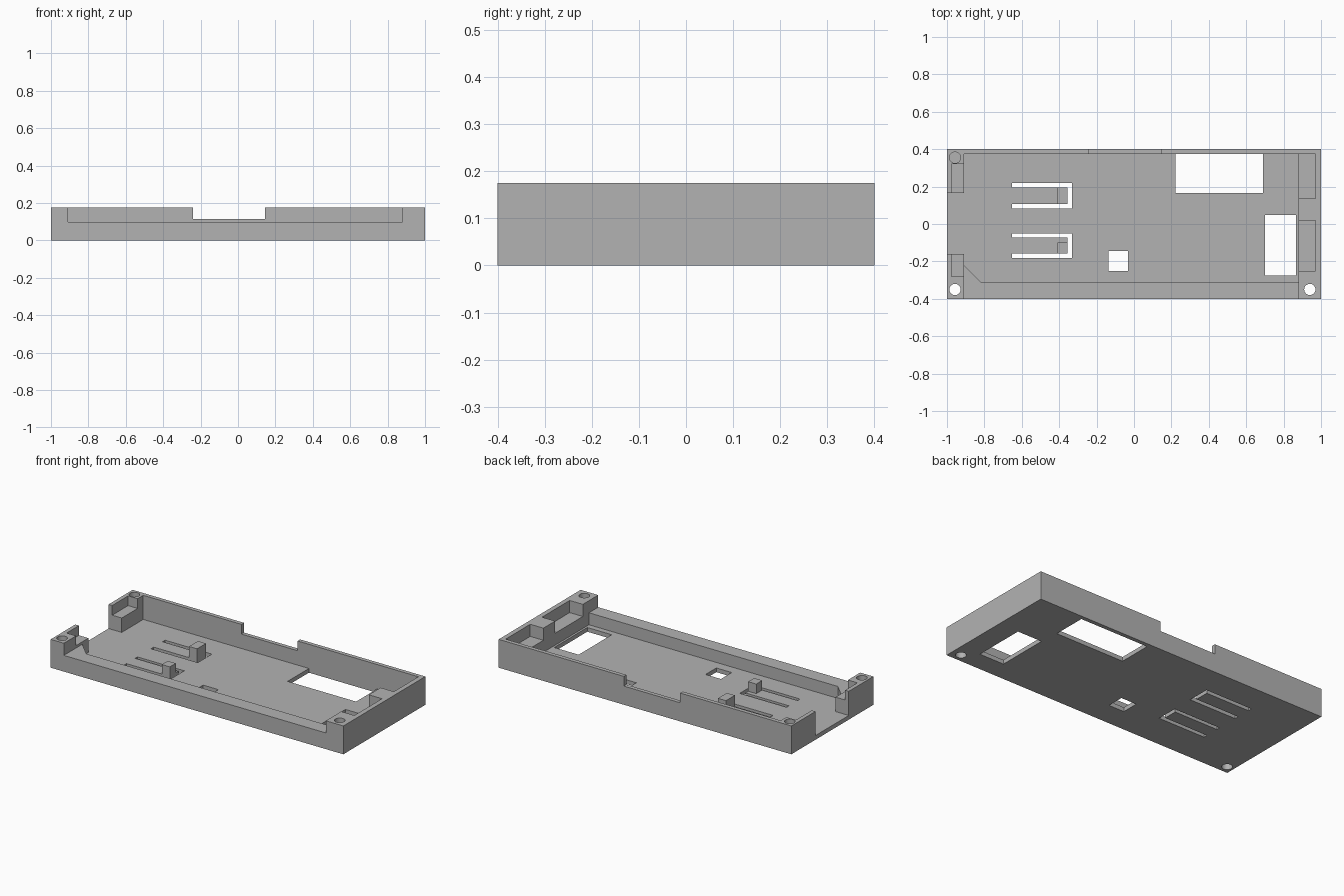
import bpy, bmesh, math

old = bpy.data.objects.get("Cube")
if old:
    bpy.data.objects.remove(old, do_unlink=True)

TOP, FLOOR, RIM, LEDGE = 0.175, 0.026, 0.1, 0.115
HIGH, LOW = TOP + 0.1, -0.1

grey = bpy.data.materials.new("grey plastic")
grey.use_nodes = True
colour = (0.45, 0.45, 0.45, 1)
grey.diffuse_color = colour
grey.node_tree.nodes["Principled BSDF"].inputs["Base Color"].default_value = colour


def prism(name, outline, z0, z1):
    """Extrude a flat outline from z0 up to z1."""
    bm = bmesh.new()
    face = bm.faces.new([bm.verts.new((x, y, z0)) for x, y in outline])
    new = bmesh.ops.extrude_face_region(bm, geom=[face])["geom"]
    bmesh.ops.translate(bm, vec=(0, 0, z1 - z0),
                        verts=[v for v in new if isinstance(v, bmesh.types.BMVert)])
    bmesh.ops.recalc_face_normals(bm, faces=bm.faces)
    mesh = bpy.data.meshes.new(name)
    bm.to_mesh(mesh)
    bm.free()
    mesh.materials.append(grey)
    obj = bpy.data.objects.new(name, mesh)
    bpy.context.collection.objects.link(obj)
    return obj


def rect(x0, x1, y0, y1):
    return [(x0, y0), (x1, y0), (x1, y1), (x0, y1)]


def circle(x, y, r=0.03, n=32):
    return [(x + r * math.cos(math.tau * i / n), y + r * math.sin(math.tau * i / n))
            for i in range(n)]


tray = prism("tray", rect(-1, 1, -0.4, 0.4), 0, TOP)


def cut(outline, z0, z1=HIGH):
    """Subtract a prism from the tray."""
    cutter = prism("cutter", outline, z0, z1)
    cutter.hide_render = True
    mod = tray.modifiers.new("cut", "BOOLEAN")
    mod.operation, mod.solver, mod.object = "DIFFERENCE", "EXACT", cutter
    bpy.context.view_layer.objects.active = tray
    bpy.ops.object.modifier_apply(modifier=mod.name)
    bpy.data.objects.remove(cutter, do_unlink=True)


# Main cavity, open at the right end, with a slanted front corner
cut([(-0.91, -0.22), (-0.82, -0.31), (0.88, -0.31), (0.88, 0.375), (-0.91, 0.375),
     (-0.91, 0.165), (-1.1, 0.165), (-1.1, -0.16), (-0.91, -0.16)], FLOOR)

# Low front wall and the notch in the back wall
cut(rect(-0.91, 0.88, -0.5, -0.2), RIM)
cut(rect(-0.24, 0.145, 0.3, 0.5), LEDGE)

# Stepped ledges in the end blocks
cut(rect(-0.975, -0.85, 0.1, 0.32), LEDGE)
cut(rect(-0.975, -0.85, -0.28, -0.1), LEDGE)
cut(rect(0.85, 0.97, 0.135, 0.375), RIM)
cut(rect(0.85, 0.97, -0.25, 0.02), RIM)

# Screw holes: two go through, one is blind
cut(circle(-0.957, -0.35), LOW)
cut(circle(0.94, -0.35), LOW)
cut(circle(-0.957, 0.355), RIM)

# Floor windows
for window in (rect(0.222, 0.69, 0.167, 0.375), rect(0.7, 0.867, -0.275, 0.048),
               rect(-0.137, -0.032, -0.25, -0.145)):
    cut(window, LOW, RIM)

# Spring tongues cut free by U-shaped slots, each with a raised button
for name, y0, y1, t0, t1, b1, height in (
        ("back", 0.082, 0.22, 0.108, 0.195, 0.195, 0.095),
        ("front", -0.182, -0.05, -0.158, -0.073, -0.1, 0.085)):
    cut([(-0.652, y0), (-0.332, y0), (-0.332, y1), (-0.652, y1),
         (-0.652, t1), (-0.355, t1), (-0.355, t0), (-0.652, t0)], LOW, RIM)
    prism(name + "_button", rect(-0.41, -0.355, t0, b1), FLOOR, height)
